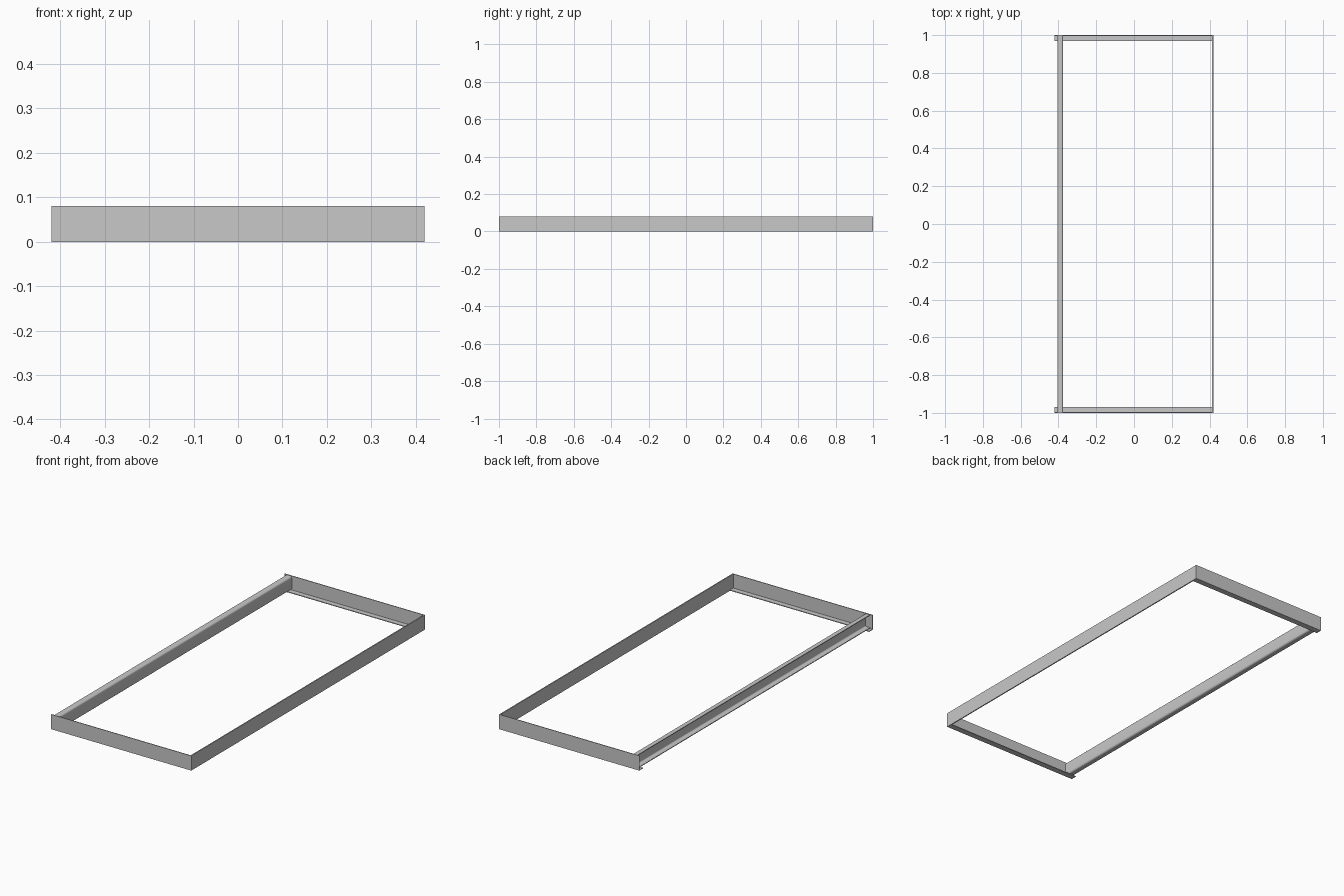
import bpy, bmesh, math
from mathutils import Vector

if "Cube" in bpy.data.objects:
    bpy.data.objects.remove(bpy.data.objects["Cube"])

mat = bpy.data.materials.new("steel grey")
mat.diffuse_color = (0.58, 0.58, 0.58, 1)
mat.use_nodes = True
mat.node_tree.nodes["Principled BSDF"].inputs["Base Color"].default_value = mat.diffuse_color


def extrude_profile(name, pts, start, vec):
    """Extrude a closed outline of 3D points along a vector."""
    me = bpy.data.meshes.new(name)
    bm = bmesh.new()
    f = bm.faces.new([bm.verts.new(Vector(p) + Vector(start)) for p in pts])
    r = bmesh.ops.extrude_face_region(bm, geom=[f])
    vs = [g for g in r["geom"] if isinstance(g, bmesh.types.BMVert)]
    bmesh.ops.translate(bm, verts=vs, vec=vec)
    bmesh.ops.recalc_face_normals(bm, faces=bm.faces)
    bm.to_mesh(me)
    bm.free()
    me.materials.append(mat)
    ob = bpy.data.objects.new(name, me)
    bpy.context.collection.objects.link(ob)
    return ob


H, T = 0.08, 0.004

# End angles: upright plate with an inward bottom flange
for name, s in (("front_end_angle", -1), ("back_end_angle", 1)):
    prof = [(1, 0), (1, H), (1 - T, H), (1 - T, T), (0.968, T), (0.968, 0)]
    extrude_profile(name, [(0, s * y, z) for y, z in prof], (-0.42, 0, 0), (0.834, 0, 0))

# Right side plate, closing the corner
plate = [(0.414, 0), (0.42, 0), (0.42, H), (0.414, H)]
extrude_profile("right_side_plate", [(x, 0, z) for x, z in plate], (0, -1, 0), (0, 2, 0))


# Left rail: channel open to the outside, with rounded bends
def bend(cx, cz, r, a0, a1, n=5):
    return [(cx + r * math.cos(math.radians(a0 + (a1 - a0) * i / n)),
             cz + r * math.sin(math.radians(a0 + (a1 - a0) * i / n))) for i in range(n + 1)]


x0, x1, z0, z1, R = -0.405, -0.375, T, 0.078, 0.01
outer = [(x0, z0)] + bend(x1 - R, z0 + R, R, -90, 0) + bend(x1 - R, z1 - R, R, 0, 90) + [(x0, z1)]
inner = ([(x0, z1 - T)] + bend(x1 - R, z1 - R, R - T, 90, 0)
         + bend(x1 - R, z0 + R, R - T, 0, -90) + [(x0, z0 + T)])
rail = extrude_profile("left_rail", [(x, 0, z) for x, z in outer + inner],
                       (0, -1 + T, 0), (0, 2 - 2 * T, 0))
bpy.context.view_layer.objects.active = rail
rail.select_set(True)
bpy.ops.object.shade_smooth_by_angle(angle=math.radians(35))
